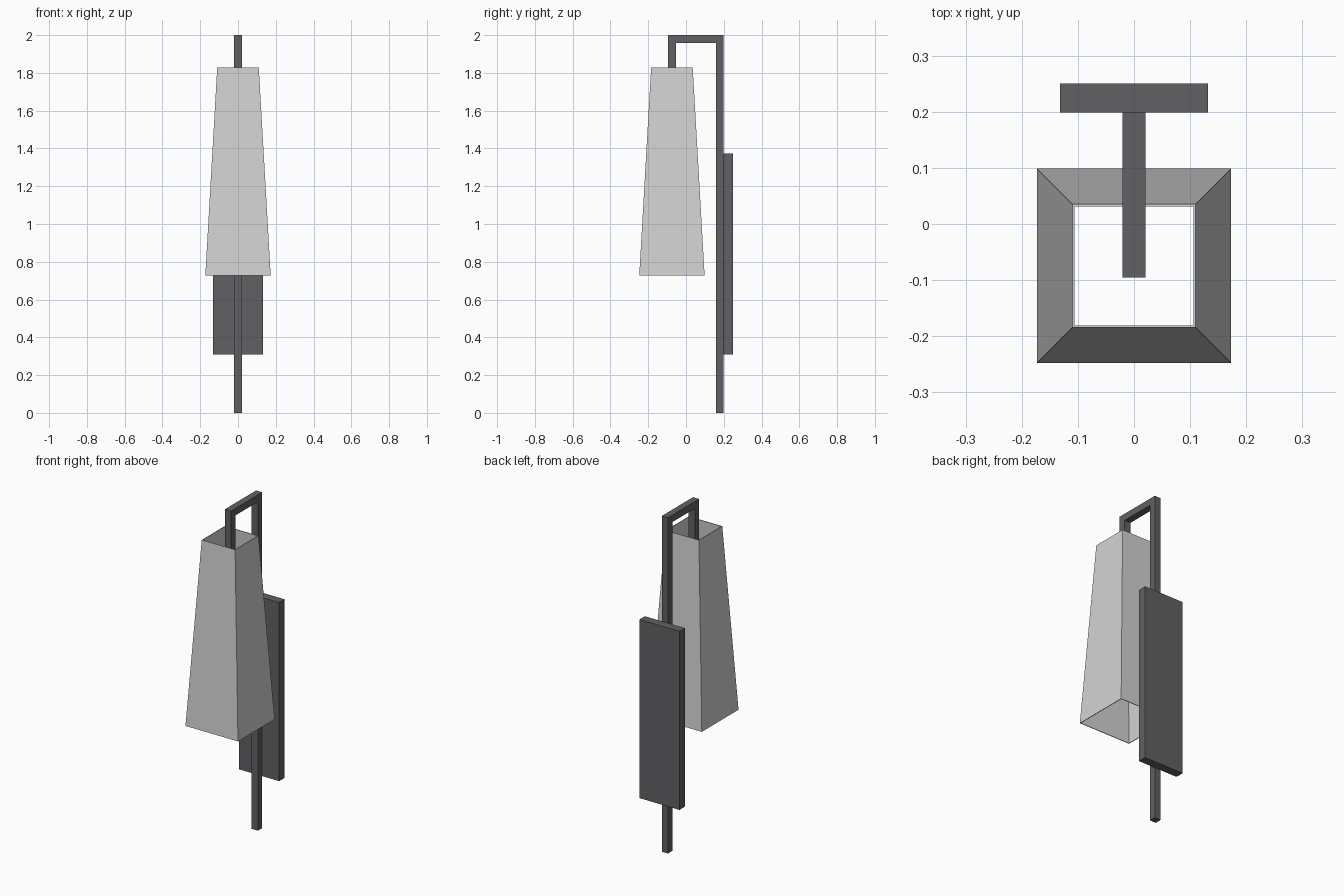
import bpy
import bmesh

if "Cube" in bpy.data.objects:
    bpy.data.objects.remove(bpy.data.objects["Cube"])


def material(name, rgb):
    m = bpy.data.materials.new(name)
    m.diffuse_color = (*rgb, 1.0)
    m.use_nodes = True
    m.node_tree.nodes["Principled BSDF"].inputs["Base Color"].default_value = m.diffuse_color
    return m


DARK = material("dark_grey_metal", (0.12, 0.118, 0.124))
LIGHT = material("light_grey_shade", (0.65, 0.65, 0.65))


def add_object(name, bm, mat):
    bmesh.ops.recalc_face_normals(bm, faces=bm.faces)
    mesh = bpy.data.meshes.new(name)
    bm.to_mesh(mesh)
    bm.free()
    mesh.materials.append(mat)
    obj = bpy.data.objects.new(name, mesh)
    bpy.context.collection.objects.link(obj)
    return obj


def extrude_profile(name, yz, half_width, mat):
    """Extrude a closed side profile (y, z) symmetrically along x."""
    bm = bmesh.new()
    face = bm.faces.new([bm.verts.new((-half_width, y, z)) for y, z in yz])
    out = bmesh.ops.extrude_face_region(bm, geom=[face])
    verts = [g for g in out["geom"] if isinstance(g, bmesh.types.BMVert)]
    bmesh.ops.translate(bm, vec=(2 * half_width, 0, 0), verts=verts)
    return add_object(name, bm, mat)


# Hooked pole: tall post, top arm and short drop into the shade
T = 0.041
BACK, FRONT, DROP = 0.199, -0.095, 1.62
extrude_profile("hooked_pole", [
    (BACK, 0), (BACK, 2), (FRONT, 2), (FRONT, DROP),
    (FRONT + T, DROP), (FRONT + T, 2 - T), (BACK - T, 2 - T), (BACK - T, 0),
], T / 2, DARK)

# Flat wall plate behind the pole
extrude_profile("wall_plate", [
    (BACK, 0.309), (0.25, 0.309), (0.25, 1.373), (BACK, 1.373),
], 0.132, DARK)


# Square tapered shade: thin walls, open at top and bottom
def square_ring(bm, half, z, cy=-0.0745):
    return [bm.verts.new((sx * half, cy + sy * half, z))
            for sx, sy in ((-1, -1), (1, -1), (1, 1), (-1, 1))]


WALL = 0.004
bm = bmesh.new()
rings = [square_ring(bm, h, z) for h, z in (
    (0.173, 0.727), (0.11, 1.828), (0.11 - WALL, 1.828), (0.173 - WALL, 0.727))]
for i in range(4):
    a, b = rings[i], rings[(i + 1) % 4]
    for j in range(4):
        k = (j + 1) % 4
        bm.faces.new((a[j], a[k], b[k], b[j]))
add_object("lamp_shade", bm, LIGHT)
